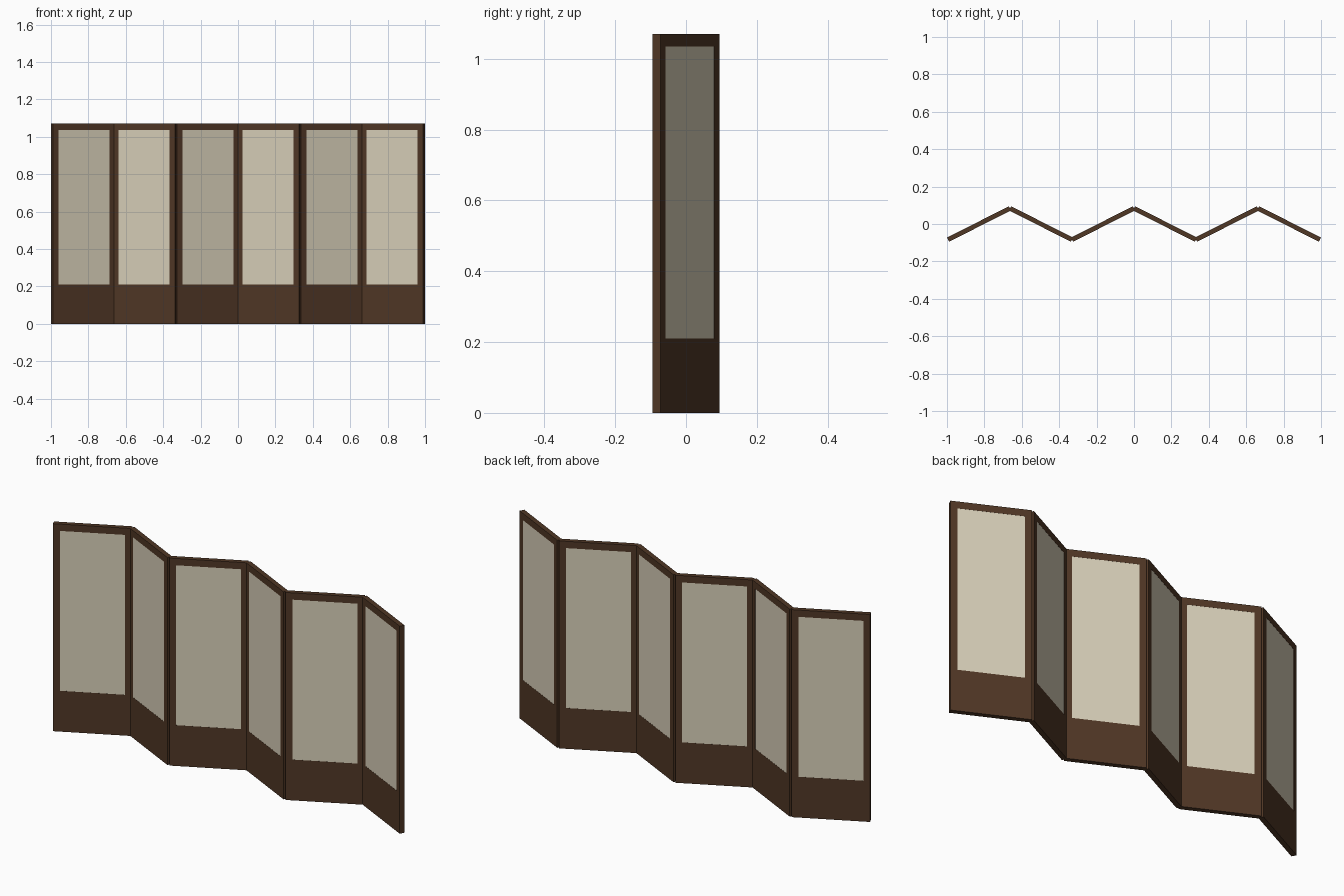
import bpy
import math
from mathutils import Matrix

cube = bpy.data.objects.get("Cube")
if cube:
    bpy.data.objects.remove(cube)

PANELS = 6
PITCH = 0.3315            # joint spacing along x
LENGTH = 0.371            # panel width along its own face
THICK = 0.025
HEIGHT = 1.07
STILE = 0.032
TOP_RAIL = 0.035
BOARD = 0.21              # height of the solid lower board
ANGLE = math.acos(PITCH / LENGTH)


def make_material(name, color):
    mat = bpy.data.materials.new(name)
    mat.use_nodes = True
    mat.diffuse_color = color
    bsdf = mat.node_tree.nodes["Principled BSDF"]
    bsdf.inputs["Base Color"].default_value = color
    bsdf.inputs["Roughness"].default_value = 0.8
    return mat


wood = make_material("dark wood", (0.08, 0.038, 0.0185, 1))
paper = make_material("cream paper", (0.68, 0.62, 0.48, 1))


def box(name, placement, x0, x1, z0, z1, thick, mat):
    """Box in panel space (x along the panel), moved by the panel's placement."""
    bpy.ops.mesh.primitive_cube_add(size=1)
    obj = bpy.context.object
    obj.name = name
    size = Matrix.Diagonal((x1 - x0, thick, z1 - z0, 1))
    centre = Matrix.Translation(((x0 + x1) / 2, 0, (z0 + z1) / 2))
    obj.data.transform(placement @ centre @ size)
    obj.data.materials.append(mat)


half = LENGTH / 2
inner = half - STILE
for i in range(PANELS):
    # Panels lean alternately back and forward to form the zigzag
    turn = ANGLE if i % 2 == 0 else -ANGLE
    x = (i - (PANELS - 1) / 2) * PITCH
    place = Matrix.Translation((x, 0, 0)) @ Matrix.Rotation(turn, 4, "Z")
    tag = f"_{i + 1}"

    # Wooden frame
    box("right_stile" + tag, place, -half, -inner, 0, HEIGHT, THICK, wood)
    box("left_stile" + tag, place, inner, half, 0, HEIGHT, THICK, wood)
    box("top_rail" + tag, place, -inner, inner, HEIGHT - TOP_RAIL, HEIGHT, THICK, wood)
    box("lower_board" + tag, place, -inner, inner, 0, BOARD, THICK, wood)

    # Paper filling, nearly flush with both faces
    box("paper_sheet" + tag, place, -inner, inner, BOARD, HEIGHT - TOP_RAIL,
        THICK - 0.001, paper)
